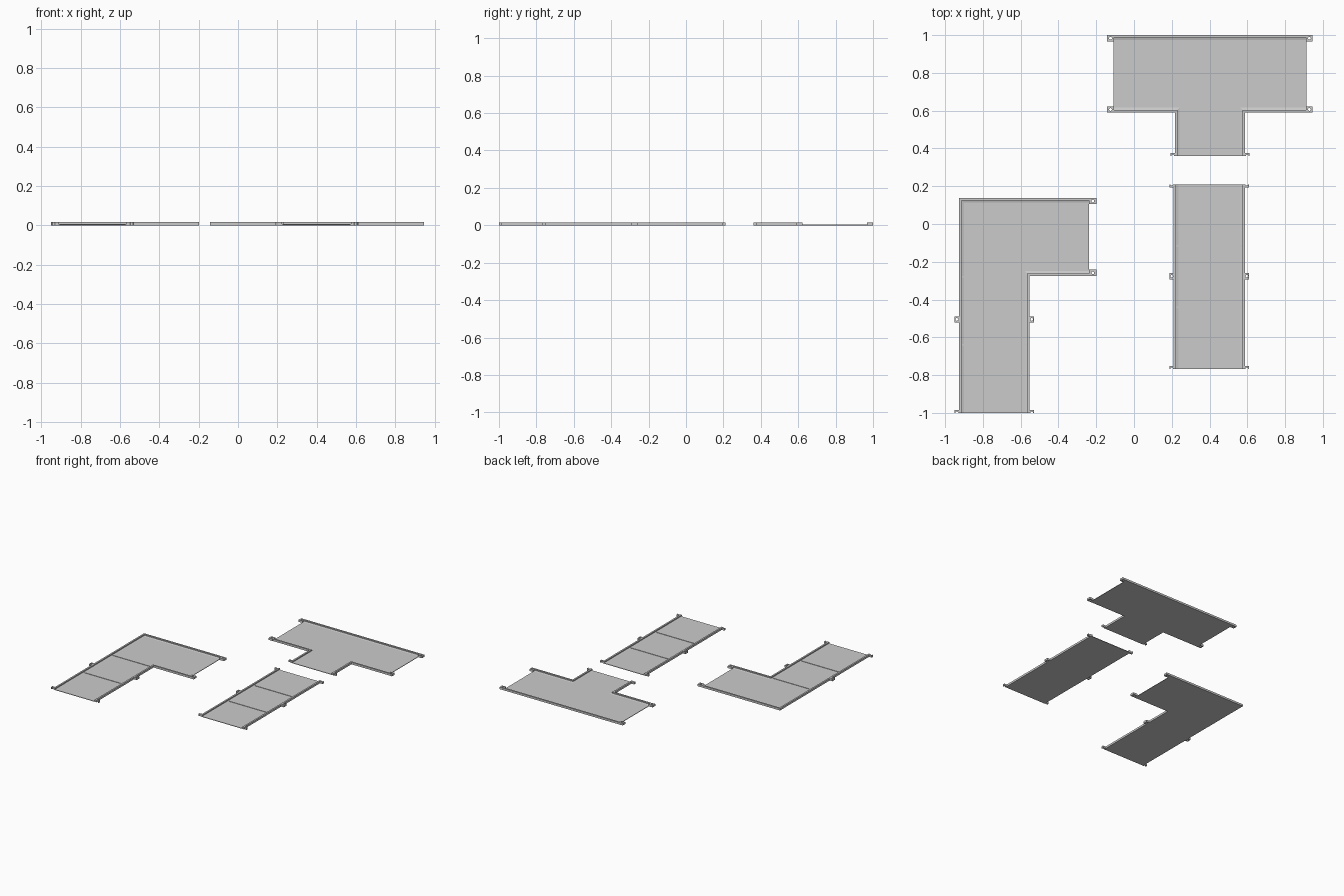
import bpy, bmesh
from math import sin, cos, pi
from mathutils import Vector

if "Cube" in bpy.data.objects:
    bpy.data.objects.remove(bpy.data.objects["Cube"])

H, F, W, FIL = 0.016, 0.004, 0.013, 0.012   # rim height, floor, rim width, fillet width


def finish(name, bm):
    bmesh.ops.recalc_face_normals(bm, faces=bm.faces)
    me = bpy.data.meshes.new(name)
    bm.to_mesh(me)
    bm.free()
    ob = bpy.data.objects.new(name, me)
    bpy.context.collection.objects.link(ob)


def floor(name, pts):
    bm = bmesh.new()
    f = bm.faces.new([bm.verts.new((x, y, 0)) for x, y in pts])
    r = bmesh.ops.extrude_face_region(bm, geom=[f])
    bmesh.ops.translate(bm, vec=(0, 0, F), verts=[v for v in r["geom"] if isinstance(v, bmesh.types.BMVert)])
    finish(name, bm)


def rims(name, paths):
    # sweep the rim section along each path; the inside lies to the left
    sec = [(0, F), (0, H), (W, H), (W, 0.0075), (W + FIL, F)]
    bm = bmesh.new()
    for path in paths:
        p = [Vector(q) for q in path]
        normals = []
        for a, b in zip(p, p[1:]):
            d = (b - a).normalized()
            normals.append(Vector((-d.y, d.x)))
        rings = []
        for i, q in enumerate(p):
            n0, n1 = normals[max(i - 1, 0)], normals[min(i, len(normals) - 1)]
            m = (n0 + n1) / (1 + n0.dot(n1))
            rings.append([bm.verts.new((*(q + m * o), z)) for o, z in sec])
        for r0, r1 in zip(rings, rings[1:]):
            for j in range(len(sec)):
                k = (j + 1) % len(sec)
                bm.faces.new((r0[j], r0[k], r1[k], r1[j]))
        bm.faces.new(rings[0])
        bm.faces.new(rings[-1])
    finish(name, bm)


def tabs(name, items, hx=0.0125, hy=0.0165, r=0.0075):
    # items: x, y, start, end in sixteenths of a turn (half turns give end tabs)
    bm = bmesh.new()
    for cx, cy, s, e in items:
        cols = []
        full = e - s == 16
        for i in range(s, e + (0 if full else 1)):
            c, n = cos(i * pi / 8), sin(i * pi / 8)
            t = 1 / max(abs(c), abs(n))
            inner, outer = (cx + r * c, cy + r * n), (cx + hx * c * t, cy + hy * n * t)
            cols.append([bm.verts.new((*q, z)) for q, z in
                         ((inner, 0), (outer, 0), (outer, H), (inner, H))])
        for a, b in zip(cols, cols[1:] + (cols[:1] if full else [])):
            for j in range(4):
                k = (j + 1) % 4
                bm.faces.new((a[j], a[k], b[k], b[j]))
        if not full:
            bm.faces.new(cols[0])
            bm.faces.new(cols[-1])
    finish(name, bm)


def ribs(name, x0, x1, ys):
    bm = bmesh.new()
    for y in ys:
        r = bmesh.ops.create_cube(bm, size=1)
        bmesh.ops.scale(bm, vec=(x1 - x0, 0.008, 0.003), verts=r["verts"])
        bmesh.ops.translate(bm, vec=((x0 + x1) / 2, y, F + 0.0015), verts=r["verts"])
    finish(name, bm)


# Straight tray
x0, x1, y0, y1 = 0.21, 0.587, -0.767, 0.21
floor("straight_floor", [(x0, y0), (x1, y0), (x1, y1), (x0, y1)])
rims("straight_rims", [[(x1, y0), (x1, y1)], [(x0, y1), (x0, y0)]])
ribs("straight_ribs", x0 + W, x1 - W, [-0.44, -0.115])
tabs("straight_tabs", [t for x in (x0 - 0.0105, x1 + 0.0105)
                       for t in ((x, y0, 0, 8), (x, -0.277, 0, 16), (x, y1, 8, 16))])

# Corner tray
x0, x1, x2 = -0.926, -0.553, -0.238
y0, y1, y2 = -1.0, -0.275, 0.138
floor("corner_floor", [(x0, y0), (x1, y0), (x1, y1), (x2, y1), (x2, y2), (x0, y2)])
rims("corner_rims", [[(x1, y0), (x1, y1), (x2, y1)], [(x2, y2), (x0, y2), (x0, y0)]])
ribs("corner_ribs", x0 + W, x1 - W, [-0.64, -0.28])
tabs("corner_side_tabs", [t for x in (x0 - 0.0115, x1 + 0.0115)
                          for t in ((x, y0, 0, 8), (x, -0.505, 0, 16))])
tabs("corner_end_tabs", [(x2 + 0.02, y1 + 0.0165, 0, 16), (x2 + 0.02, y2 - 0.0165, 0, 16)], hx=0.0205)

# T-junction tray
x0, x1, x2, x3 = -0.108, 0.217, 0.587, 0.913
y0, y1, y2 = 0.36, 0.591, 1.0
floor("junction_floor", [(x0, y1), (x1, y1), (x1, y0), (x2, y0), (x2, y1), (x3, y1), (x3, y2), (x0, y2)])
rims("junction_rims", [[(x3, y2), (x0, y2)], [(x0, y1), (x1, y1), (x1, y0)], [(x2, y0), (x2, y1), (x3, y1)]])
# inner rims run counter-clockwise, so the tray stays on their left
tabs("junction_arm_tabs", [(x, y, 0, 16) for x in (x0 - 0.0165, x3 + 0.0155)
                           for y in (y1 + 0.0155, y2 - 0.0165)], hx=0.0175)
tabs("junction_stem_tabs", [(x1 - 0.0125, y0, 0, 8), (x2 + 0.0125, y0, 0, 8)])
